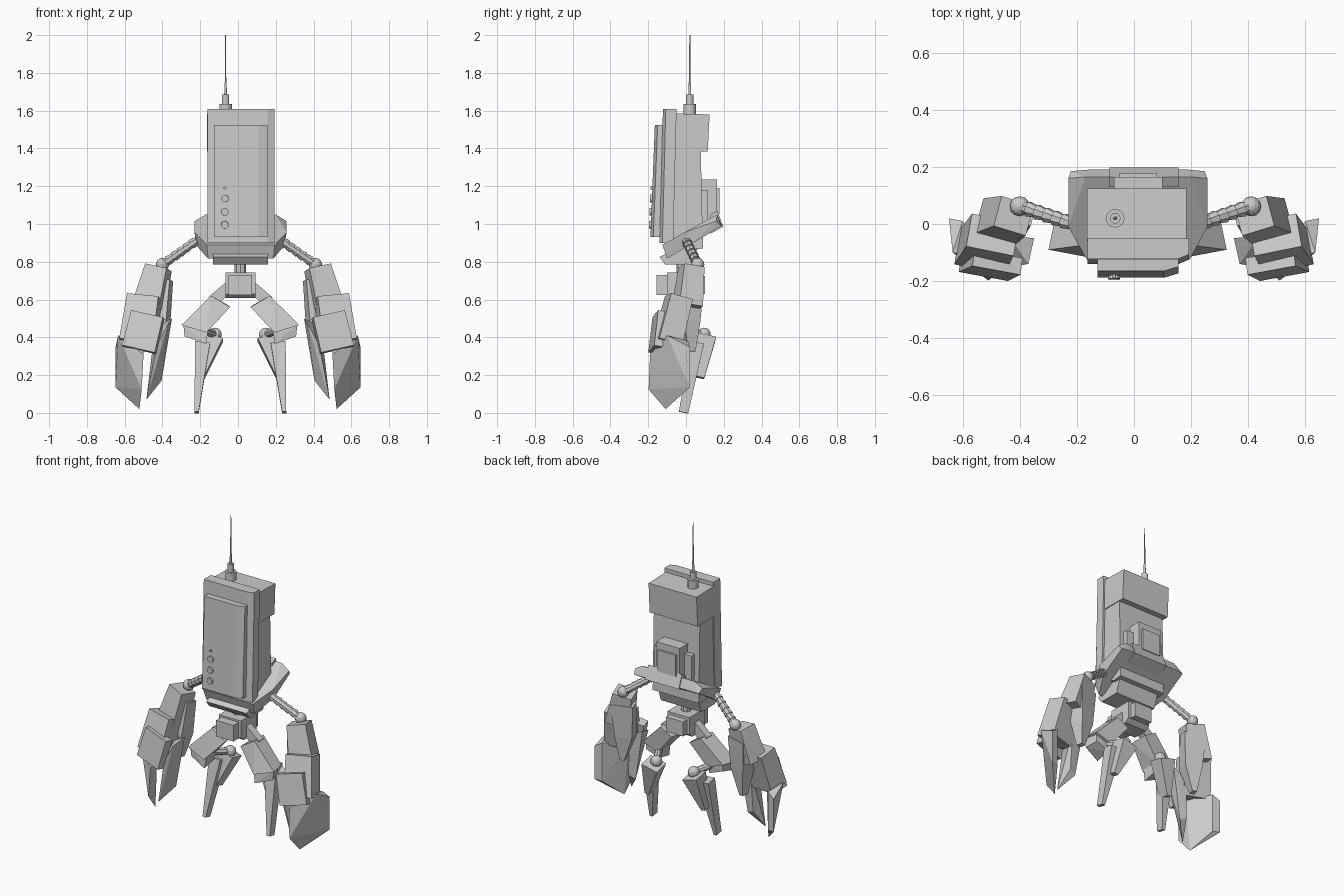
import bpy, bmesh, math
from mathutils import Vector, Matrix

grey = bpy.data.materials.new("grey")
grey.diffuse_color = (0.6, 0.6, 0.6, 1)


def finish(name, bm):
    bmesh.ops.recalc_face_normals(bm, faces=bm.faces)
    me = bpy.data.meshes.new(name)
    bm.to_mesh(me)
    bm.free()
    me.materials.append(grey)
    ob = bpy.data.objects.new(name, me)
    bpy.context.collection.objects.link(ob)
    return ob


def hull(name, pts):
    """Convex flat-faced solid around the points."""
    bm = bmesh.new()
    for p in pts:
        bm.verts.new(p)
    res = bmesh.ops.convex_hull(bm, input=bm.verts)
    junk = [v for v in res["geom_interior"] if isinstance(v, bmesh.types.BMVert)]
    bmesh.ops.delete(bm, geom=junk, context='VERTS')
    bmesh.ops.dissolve_limit(bm, angle_limit=0.03, verts=bm.verts, edges=bm.edges)
    return finish(name, bm)


def box(name, x, y, z):
    return hull(name, [(a, b, c) for a in x for b in y for c in z])


def prism(name, profile, x0, x1):
    """Side profile (y, z) stretched across x."""
    return hull(name, [(x, y, z) for x in (x0, x1) for y, z in profile])


def frame(p0, p1):
    axis = (Vector(p1) - Vector(p0)).normalized()
    u = Vector((1, 0, 0)) if abs(axis.x) < 0.95 else Vector((0, 1, 0))
    u = (u - axis * u.dot(axis)).normalized()
    return u, axis.cross(u)


def taper(p0, s0, p1, s1):
    """Corner points of a tapered block from p0 to p1."""
    u, v = frame(p0, p1)
    return [Vector(p) + u * a * s[0] / 2 + v * b * s[1] / 2
            for p, s in ((p0, s0), (p1, s1)) for a in (-1, 1) for b in (-1, 1)]


def yaw(pts, degrees):
    """Turn points about a vertical line through their middle."""
    mid = sum(pts, Vector()) / len(pts)
    rot = Matrix.Rotation(math.radians(degrees), 3, 'Z')
    return [mid + rot @ (p - mid) for p in pts]


def tube(p0, r0, p1, r1, n=10):
    u, v = frame(p0, p1)
    return [Vector(p) + r * (u * math.cos(t) + v * math.sin(t))
            for p, r in ((p0, r0), (p1, r1)) for t in [2 * math.pi * i / n for i in range(n)]]


def ball(p, r):
    bm = bmesh.new()
    bmesh.ops.create_uvsphere(bm, u_segments=12, v_segments=8, radius=r,
                              matrix=Matrix.Translation(p))
    pts = [v.co.copy() for v in bm.verts]
    bm.free()
    return pts


def pair(name, pts, centre):
    """Right part and its mirrored left twin."""
    for side, s in (("right", 1), ("left", -1)):
        hull(side + "_" + name, [(centre + s * p[0], p[1], p[2]) for p in pts])


# Torso: front slab and raised panel with bevelled right edges, trunk
slab, panel = [], []
for z, y in ((1.61, -0.122), (0.9, -0.14)):
    slab += [(-0.162, y, z), (0.155, y, z), (0.192, y + 0.015, z),
             (0.192, y + 0.072, z), (-0.162, y + 0.072, z)]
for z, y in ((1.525, -0.165), (0.932, -0.188)):
    panel += [(-0.128, y, z), (0.105, y, z), (0.155, y + 0.015, z),
              (0.155, y + 0.06, z), (-0.128, y + 0.06, z)]
hull("front_slab", slab)
hull("front_panel", panel)
prism("upper_trunk", [(-0.06, 1.585), (0.125, 1.58), (0.115, 1.385), (-0.06, 1.385)], -0.164, 0.183)
prism("lower_trunk", [(-0.07, 1.39), (0.078, 1.39), (0.07, 1.1), (0.09, 0.87),
                      (0.03, 0.865), (-0.1, 0.9)], -0.155, 0.178)

# Round buttons on the panel
for i, (z, r) in enumerate(((0.995, 0.021), (1.065, 0.021), (1.135, 0.021), (1.19, 0.008))):
    y = -0.186 + (z - 0.93) * 0.039
    hull("button_%d" % i, tube((-0.07, y + 0.01, z), r, (-0.07, y - 0.012, z), r * 0.95, 12))

# Antenna
for nm, r0, z0, r1, z1 in (("antenna_base", 0.033, 1.57, 0.033, 1.635),
                           ("antenna_collar", 0.019, 1.63, 0.019, 1.685),
                           ("antenna_root", 0.007, 1.68, 0.006, 1.75),
                           ("antenna_rod", 0.004, 1.74, 0.0025, 2.0)):
    hull(nm, tube((-0.066, 0.02, z0), r0, (-0.066, 0.02, z1), r1, 12))

# Backpack
box("backpack", (-0.07, 0.10), (0.05, 0.165), (1.0, 1.235))
box("backpack_plate", (-0.05, 0.08), (0.16, 0.178), (1.05, 1.19))
box("backpack_sides", (-0.12, 0.15), (0.04, 0.115), (0.98, 1.18))

# Slanted hip belt and its rear flap
outline = [(-0.23, 0.16, 1.015), (-0.17, 0.165, 1.05), (0.2, 0.165, 1.05), (0.257, 0.16, 1.015),
           (-0.23, -0.01, 0.955), (0.257, -0.01, 0.955), (-0.165, -0.125, 0.89), (0.195, -0.125, 0.89)]
belt = []
for x, y, z in outline:
    belt += [(x, y, z), (x * 0.96, y + 0.025, 0.892 + 0.6 * y)]
hull("hip_belt", belt)
prism("hip_flap", [(0.13, 1.05), (0.165, 1.07), (0.198, 0.985), (0.13, 0.95)], -0.086, 0.156)

# Waist, neck and pelvis
prism("waist", [(-0.14, 0.825), (-0.02, 0.89), (0.06, 0.87), (0.03, 0.785), (-0.11, 0.785)], -0.132, 0.16)
hull("waist_post", tube((0.0125, -0.02, 0.8), 0.03, (0.0125, -0.02, 0.72), 0.03, 8))
prism("pelvis", [(-0.10, 0.742), (0.06, 0.742), (0.06, 0.63), (0.03, 0.607), (-0.07, 0.607),
                 (-0.10, 0.63)], -0.067, 0.092)
box("pelvis_front", (-0.05, 0.075), (-0.155, -0.09), (0.625, 0.73))
box("pelvis_back", (-0.05, 0.075), (0.05, 0.10), (0.63, 0.725))

# Legs
C = 0.0125
pair("hip_tube", taper((0.05, -0.02, 0.675), (0.06, 0.05), (0.15, -0.02, 0.59), (0.06, 0.05)), C)
pair("thigh", [(0.054, -0.07, 0.56), (0.155, -0.07, 0.62), (0.312, -0.09, 0.465), (0.18, -0.115, 0.425),
               (0.065, 0.04, 0.57), (0.145, 0.04, 0.615), (0.29, 0.015, 0.47), (0.18, 0.02, 0.43)], C)
pair("thigh_rim", [(0.17, -0.10, 0.44), (0.302, -0.08, 0.47), (0.295, -0.078, 0.405), (0.182, -0.105, 0.365),
                   (0.17, 0.005, 0.45), (0.28, 0.0, 0.47), (0.275, 0.0, 0.42), (0.182, 0.0, 0.385)], C)
pair("knee_link", tube((0.2, -0.03, 0.44), 0.022, (0.135, 0.095, 0.415), 0.022, 8), C)
pair("knee_ball", ball((0.135, 0.095, 0.415), 0.036), C)
pair("shin_guard", taper((0.145, 0.108, 0.40), (0.11, 0.10), (0.205, 0.06, 0.19), (0.03, 0.075)), C)
pair("shin_spike", taper((0.20, 0.06, 0.37), (0.08, 0.07), (0.232, -0.013, 0.002), (0.022, 0.05)), C)

# Segmented arm links and shoulder balls
a, b = Vector((0.22, 0.0, 0.915)), Vector((0.405, 0.062, 0.785))
for i in range(6):
    p, q = a.lerp(b, i / 6), a.lerp(b, (i + 1) / 6)
    pair("arm_link_%d" % i, tube(p, 0.021, q, 0.028, 8), 0.005)
pair("shoulder_ball", ball(b, 0.035), 0.005)

# Upper arm with a fin running down behind the cuff
pair("upper_arm", yaw(taper((0.425, 0.035, 0.77), (0.12, 0.11), (0.47, 0.0, 0.56), (0.15, 0.13)), 15), 0)
pair("arm_fin", yaw(taper((0.425, 0.045, 0.70), (0.14, 0.07), (0.42, 0.02, 0.49), (0.11, 0.09))
     + taper((0.42, 0.02, 0.49), (0.11, 0.09), (0.435, 0.025, 0.325), (0.03, 0.04)), 15), 0)

# Forearm cuff and front plate
pair("cuff", yaw(taper((0.50, -0.035, 0.61), (0.17, 0.12), (0.525, -0.10, 0.37), (0.18, 0.13)), 10), 0)
pair("cuff_plate", yaw(taper((0.48, -0.13, 0.52), (0.175, 0.06), (0.522, -0.165, 0.335), (0.18, 0.045)), 8), 0)

# Claws: broad outer blade and narrow inner blade
pair("outer_claw", [(0.635, -0.10, 0.41), (0.648, 0.02, 0.35), (0.648, 0.02, 0.135),
                    (0.522, -0.108, 0.02), (0.51, -0.198, 0.125), (0.50, -0.19, 0.31),
                    (0.60, 0.01, 0.38), (0.50, -0.12, 0.36), (0.60, 0.01, 0.13)], 0)
pair("inner_claw", [(0.35, -0.05, 0.50), (0.37, -0.14, 0.47), (0.44, -0.04, 0.45),
                    (0.43, -0.15, 0.36), (0.405, -0.06, 0.17), (0.485, -0.13, 0.07),
                    (0.45, -0.05, 0.19)], 0)
